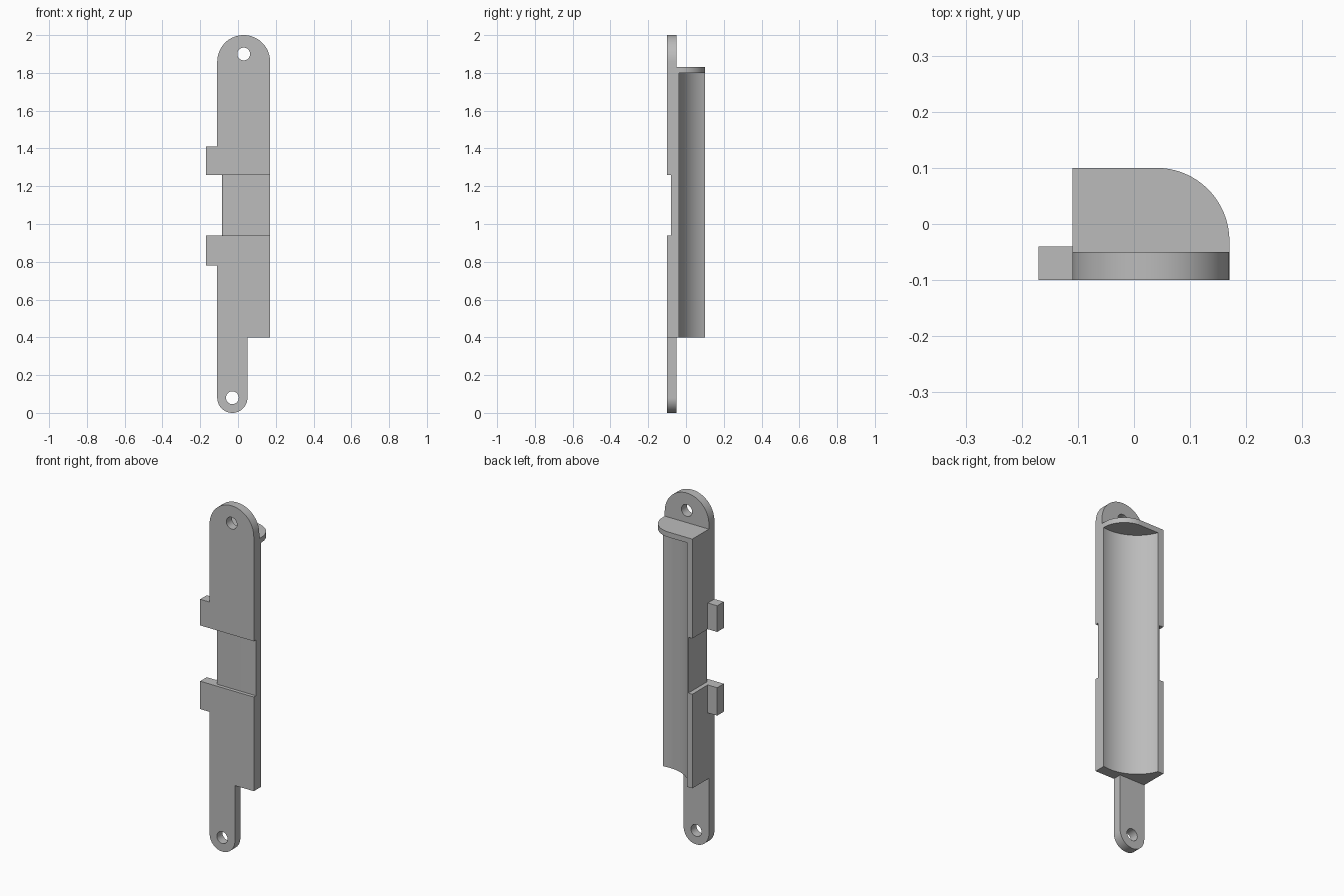
import bpy
from math import cos, sin, pi, radians, asin
from mathutils import Matrix

if "Cube" in bpy.data.objects:
    bpy.data.objects.remove(bpy.data.objects["Cube"], do_unlink=True)

gray = bpy.data.materials.new("plain_gray")
gray.use_nodes = True
gray.diffuse_color = (0.5, 0.5, 0.5, 1)
gray.node_tree.nodes["Principled BSDF"].inputs["Base Color"].default_value = (0.5, 0.5, 0.5, 1)


def arc(cx, cy, r, start, end, steps=32):
    angles = [start + (end - start) * i / steps for i in range(steps + 1)]
    return [(cx + r * cos(a), cy + r * sin(a)) for a in angles]


def extrude(name, loops, low, high, upright=False):
    """Fill closed outlines (later ones are holes) and extrude along z, or along y if upright."""
    curve = bpy.data.curves.new(name, "CURVE")
    curve.dimensions, curve.fill_mode = "2D", "BOTH"
    curve.extrude = (high - low) / 2
    for loop in loops:
        spline = curve.splines.new("POLY")
        spline.points.add(len(loop) - 1)
        for point, (u, v) in zip(spline.points, loop):
            point.co = (u, v, 0, 1)
        spline.use_cyclic_u = True
    obj = bpy.data.objects.new(name, curve)
    bpy.context.collection.objects.link(obj)
    bpy.ops.object.select_all(action="DESELECT")
    obj.select_set(True)
    bpy.context.view_layer.objects.active = obj
    bpy.ops.object.convert(target="MESH")
    obj = bpy.context.object
    middle = (low + high) / 2
    if upright:
        obj.data.transform(Matrix.Translation((0, middle, 0)) @ Matrix.Rotation(pi / 2, 4, "X"))
    else:
        obj.data.transform(Matrix.Translation((0, 0, middle)))
    bpy.ops.object.mode_set(mode="EDIT")
    bpy.ops.mesh.select_all(action="SELECT")
    bpy.ops.mesh.remove_doubles(threshold=0.0001)
    bpy.ops.mesh.normals_make_consistent(inside=False)
    bpy.ops.object.mode_set(mode="OBJECT")
    obj.data.materials.clear()
    obj.data.materials.append(gray)
    bpy.ops.object.shade_smooth_by_angle(angle=radians(30))
    obj.name = name
    return obj


LEFT, RIGHT, FRONT, BACK = -0.11, 0.17, -0.10, 0.10
HOLE = 0.034

# Concave trough, from the side wall rim round to the plate edge
TX, TY, TR = 0.13, 0.18, 0.22
trough = arc(TX, TY, TR, pi + asin((TY - BACK) / TR), 1.5 * pi + asin((RIGHT - TX) / TR), 40)

# Trough body in two full lengths with a strap groove between them
full = trough + [(RIGHT, FRONT), (LEFT, FRONT), (LEFT, BACK)]
extrude("lower_body", [full], 0.40, 0.94)
extrude("upper_body", [full], 1.26, 1.80)
groove_corner = arc(-0.07, -0.065, 0.015, 1.5 * pi, pi, 8)
extrude("strap_groove", [trough + [(RIGHT, -0.08)] + groove_corner + [(-0.085, BACK)]], 0.94, 1.26)

# End cap with one rounded corner
cap = [(LEFT, BACK), (LEFT, FRONT), (RIGHT, FRONT)] + arc(0.04, -0.03, 0.13, 0, pi / 2)
extrude("end_cap", [cap], 1.80, 1.83)

# Mounting lugs with round ends and screw holes
top = [(LEFT, 1.83), (RIGHT, 1.83)] + arc(0.03, 1.86, 0.14, 0, pi)
extrude("top_lug", [top, arc(0.03, 1.90, HOLE, 0, 2 * pi)[:-1]], FRONT, -0.05, True)
bottom = [(0.05, 0.40), (LEFT, 0.40)] + arc(-0.03, 0.08, 0.08, pi, 2 * pi)
extrude("bottom_lug", [bottom, arc(-0.03, 0.08, HOLE, 0, 2 * pi)[:-1]], FRONT, -0.05, True)

# Side tabs above and below the groove
for name, z0, z1 in (("lower_tab", 0.78, 0.94), ("upper_tab", 1.26, 1.41)):
    extrude(name, [[(-0.17, z0), (LEFT, z0), (LEFT, z1), (-0.17, z1)]], FRONT, -0.04, True)
